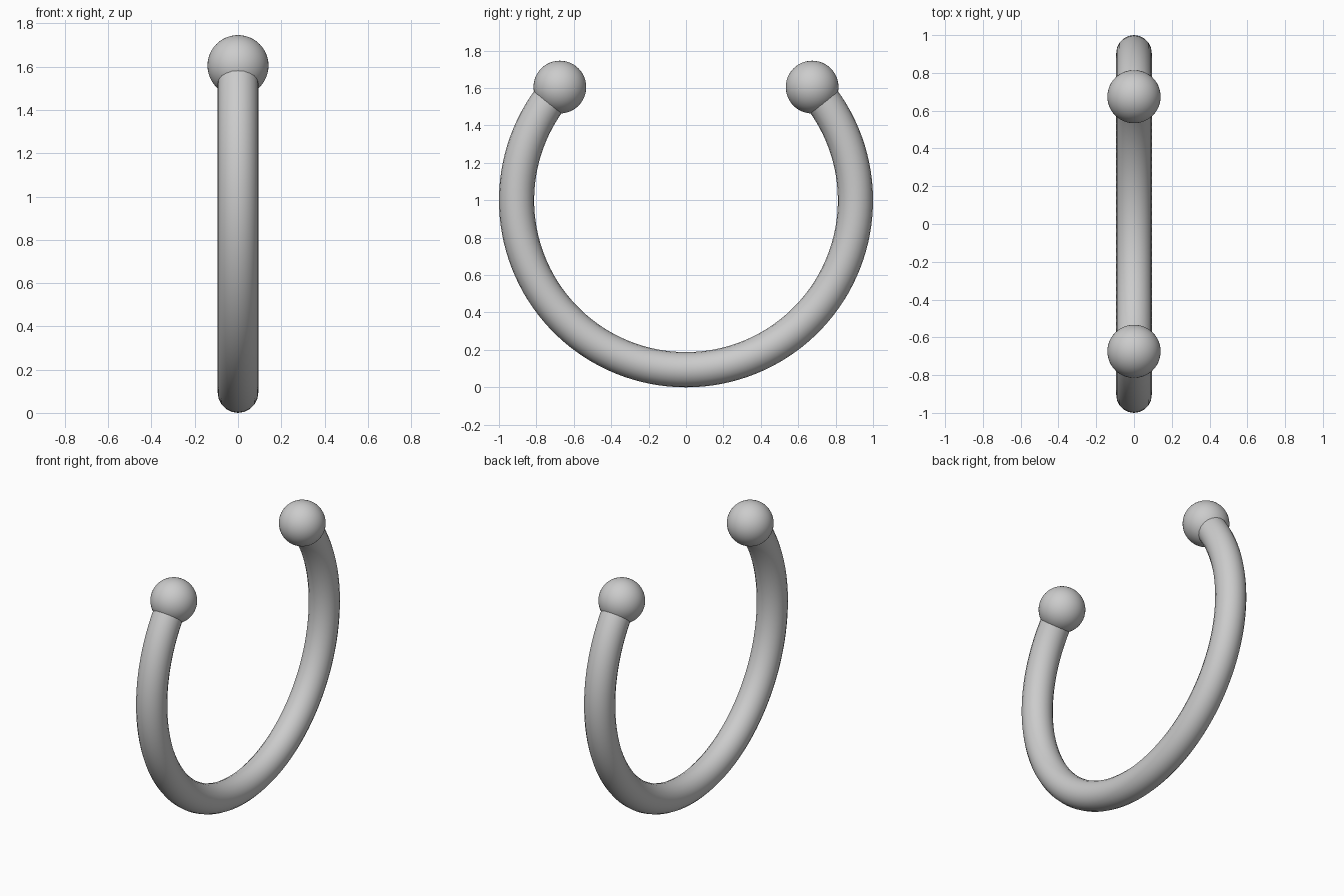
import bpy
from math import cos, sin, pi, radians

RING_R, TUBE_R, BALL_R = 0.906, 0.094, 0.141
CENTRE_Z = 1.0
TIP = radians(41.9)      # height angle of the two ring ends
STEPS = 96

cube = bpy.data.objects.get("Cube")
if cube:
    bpy.data.objects.remove(cube, do_unlink=True)

# Single plain metal colour
metal = bpy.data.materials.new("grey metal")
metal.use_nodes = True
colour = (0.6, 0.6, 0.6, 1)
metal.diffuse_color = colour
metal.node_tree.nodes["Principled BSDF"].inputs["Base Color"].default_value = colour


def on_ring(angle):
    return (0, RING_R * cos(angle), CENTRE_Z + RING_R * sin(angle))


def finish(obj, name):
    obj.name = name
    obj.data.name = name
    obj.data.materials.clear()
    obj.data.materials.append(metal)
    bpy.ops.object.select_all(action='DESELECT')
    obj.select_set(True)
    bpy.context.view_layer.objects.active = obj
    bpy.ops.object.shade_smooth_by_angle(angle=radians(40))


# Open ring: round tube swept along an arc, open at the top
curve = bpy.data.curves.new("ring", 'CURVE')
curve.dimensions = '3D'
curve.bevel_depth = TUBE_R
curve.bevel_resolution = 8
curve.use_fill_caps = True
spline = curve.splines.new('POLY')
spline.points.add(STEPS)
start, sweep = pi - TIP, pi + 2 * TIP
for i, point in enumerate(spline.points):
    point.co = (*on_ring(start + sweep * i / STEPS), 1)
ring = bpy.data.objects.new("ring", curve)
bpy.context.collection.objects.link(ring)
bpy.ops.object.select_all(action='DESELECT')
ring.select_set(True)
bpy.context.view_layer.objects.active = ring
bpy.ops.object.convert(target='MESH')
finish(bpy.context.object, "open_ring")

# Ball on each end of the ring
for name, angle in (("front_ball", pi - TIP), ("back_ball", TIP)):
    bpy.ops.mesh.primitive_uv_sphere_add(segments=48, ring_count=24, radius=BALL_R,
                                         location=on_ring(angle))
    finish(bpy.context.object, name)
